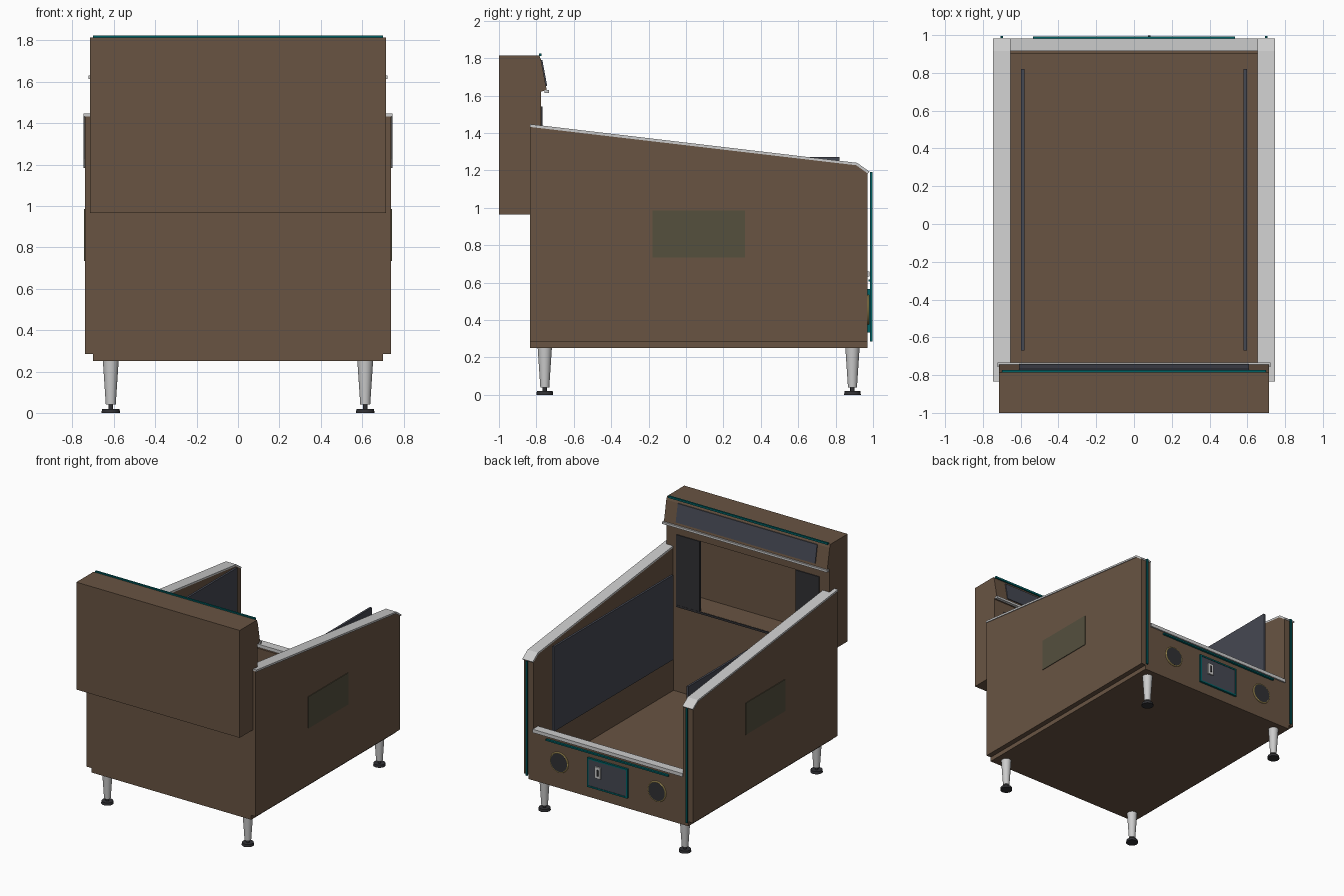
import bpy, bmesh, math
from mathutils import Matrix

if "Cube" in bpy.data.objects:
    bpy.data.objects.remove(bpy.data.objects["Cube"])


def mat(name, r, g, b):
    m = bpy.data.materials.new(name)
    m.diffuse_color = (r, g, b, 1)
    m.use_nodes = True
    m.node_tree.nodes["Principled BSDF"].inputs["Base Color"].default_value = m.diffuse_color
    return m


BROWN = mat("brown_wood", 0.14, 0.088, 0.055)
SLATE = mat("slate_panel", 0.06, 0.065, 0.085)
DARK = mat("dark_grey", 0.03, 0.03, 0.034)
TEAL = mat("teal_trim", 0.0, 0.12, 0.13)
GREEN = mat("olive_panel", 0.09, 0.08, 0.048)
GOLD = mat("gold_ring", 0.6, 0.45, 0.15)


def finish(name, bm, material=None):
    bmesh.ops.recalc_face_normals(bm, faces=bm.faces)
    me = bpy.data.meshes.new(name)
    bm.to_mesh(me)
    bm.free()
    ob = bpy.data.objects.new(name, me)
    bpy.context.collection.objects.link(ob)
    if material:
        me.materials.append(material)
    return ob


def box(name, x, y, z, material=None):
    bm = bmesh.new()
    bmesh.ops.create_cube(bm, size=1)
    for v in bm.verts:
        for i, (a, b) in enumerate((x, y, z)):
            v.co[i] = a if v.co[i] < 0 else b
    return finish(name, bm, material)


def prism(name, pts, x0, x1, material=None):
    """Side profile of (y, z) points extruded along x."""
    bm = bmesh.new()
    f = bm.faces.new([bm.verts.new((x0, y, z)) for y, z in pts])
    ext = bmesh.ops.extrude_face_region(bm, geom=[f])["geom"]
    bmesh.ops.translate(bm, vec=(x1 - x0, 0, 0),
                        verts=[v for v in ext if isinstance(v, bmesh.types.BMVert)])
    return finish(name, bm, material)


def cone(name, r1, r2, loc, depth, material=None, along_y=False, segments=32):
    bm = bmesh.new()
    rot = Matrix.Rotation(-math.pi / 2, 4, 'X') if along_y else Matrix()
    bmesh.ops.create_cone(bm, cap_ends=True, segments=segments, radius1=r1, radius2=r2,
                          depth=depth, matrix=Matrix.Translation(loc) @ rot)
    ob = finish(name, bm, material)
    smooth(ob)
    return ob


def smooth(ob):
    bpy.ops.object.select_all(action='DESELECT')
    ob.select_set(True)
    bpy.context.view_layer.objects.active = ob
    bpy.ops.object.shade_smooth_by_angle(angle=math.radians(35))


def span(s, a, b):
    return tuple(sorted((s * a, s * b)))


# Cabinet base, floor and end walls
box("base_plinth", (-.70, .70), (-.835, .97), (.25, .285), BROWN)
box("cabinet_floor", (-.66, .66), (-.835, .97), (.28, .295), BROWN)
box("cabinet_rear_wall", (-.66, .66), (-.835, -.78), (.285, .965), BROWN)
box("player_end_panel", (-.66, .66), (.90, .97), (.285, .635), BROWN)
box("lock_bar", (-.655, .655), (.915, .982), (.633, .66))

for s, side in ((1, "right"), (-1, "left")):
    # Sloped side walls with pale top rails
    x0, x1 = span(s, .655, .74)
    prism("side_wall_" + side, [(-.835, .285), (.97, .285), (.97, 1.185),
                                (.91, 1.228), (-.835, 1.433)], x0, x1, BROWN)
    x0, x1 = span(s, .655, .746)
    prism("side_rail_" + side, [(-.835, 1.432), (.91, 1.227), (.972, 1.183), (.982, 1.192),
                                (.915, 1.24), (-.835, 1.447)], x0, x1)
    box("side_art_panel_" + side, span(s, .735, .745), (-.18, .315), (.735, .985), GREEN)
    box("inner_panel_" + side, span(s, .58, .597), (-.67, .82), (.60, 1.27), SLATE)
    # Vertical light strip at the player end
    box("corner_strip_" + side, span(s, .693, .707), (.984, .996), (.285, 1.19), TEAL)
    # Round speakers
    cone("speaker_" + side, .072, .072, (s * .428, .974, .455), .012, DARK, True)
    bpy.ops.mesh.primitive_torus_add(major_radius=.075, minor_radius=.006, major_segments=32,
                                     minor_segments=8, location=(s * .428, .975, .455),
                                     rotation=(math.pi / 2, 0, 0))
    ring = bpy.context.object
    ring.name = "speaker_ring_" + side
    ring.data.materials.append(GOLD)
    smooth(ring)
    # Tapered legs with foot pads
    for y, end in ((-.755, "front"), (.89, "back")):
        tag = end + "_" + side
        cone("leg_" + tag, .024, .038, (s * .615, y, .145), .21)
        cone("foot_stem_" + tag, .012, .012, (s * .615, y, .03), .03, DARK, segments=16)
        cone("foot_pad_" + tag, .045, .042, (s * .615, y, .01), .02, DARK)

# Door with border and handle, and trim strip under the lock bar
box("door_panel", (-.165, .165), (.965, .982), (.345, .555), SLATE)
for i, x in enumerate((-.17, .17)):
    box(f"door_border_side_{i}", (x - .006, x + .006), (.968, .986), (.334, .566), TEAL)
for i, z in enumerate((.34, .56)):
    box(f"door_border_edge_{i}", (-.176, .176), (.968, .986), (z - .006, z + .006), TEAL)
box("door_handle", (.056, .104), (.98, .993), (.425, .515))
box("handle_slot", (.073, .087), (.99, .998), (.445, .495), DARK)
box("trim_strip", (-.535, .535), (.975, .992), (.605, .617), TEAL)

# Hollow upright box
box("upright_back", (-.715, .715), (-1, -.97), (.965, 1.815), BROWN)
box("upright_bottom", (-.715, .715), (-.97, -.775), (.965, .985), BROWN)
for s, side in ((1, "right"), (-1, "left")):
    box("upright_side_" + side, span(s, .62, .715), (-.97, -.775), (.985, 1.55), BROWN)
    box("display_side_panel_" + side, span(s, .42, .625), (-.785, -.768), (.985, 1.54), DARK)
box("display_sill", (-.625, .625), (-.782, -.768), (.968, .984), DARK)
prism("upright_header", [(-.97, 1.54), (-.775, 1.54), (-.775, 1.62), (-.745, 1.63),
                         (-.775, 1.79), (-.785, 1.815), (-.97, 1.815)], -.715, .715, BROWN)
prism("header_panel", [(-.757, 1.65), (-.742, 1.65), (-.768, 1.79), (-.783, 1.79)],
      -.61, .61, SLATE)
box("header_ledge", (-.722, .722), (-.757, -.732), (1.613, 1.63))
box("header_light_strip", (-.70, .70), (-.786, -.772), (1.81, 1.825), TEAL)
